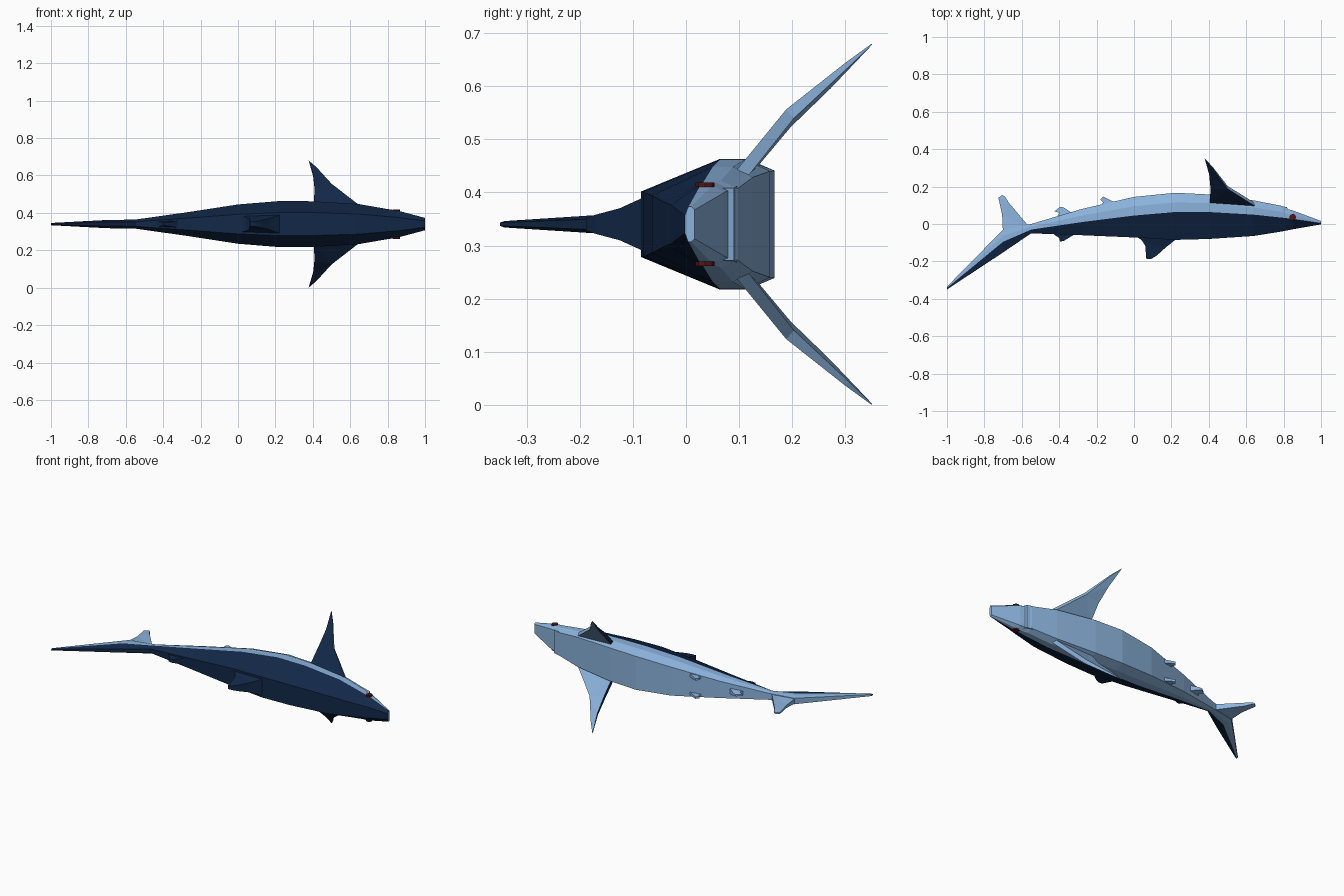
import bpy, bmesh
from mathutils import Vector

CZ = 0.34  # height of the body's plane of symmetry (the fish lies on its side)


def material(name, rgb):
    m = bpy.data.materials.new(name)
    m.diffuse_color = (*rgb, 1)
    return m


NAVY = material("navy back", (0.006, 0.021, 0.065))
PALE = material("pale blue belly", (0.26, 0.45, 0.72))
RED = material("dark red eye", (0.09, 0.008, 0.008))


def finish(name, bm, mats, rule=None):
    bmesh.ops.recalc_face_normals(bm, faces=bm.faces)
    bm.normal_update()
    if rule:
        for f in bm.faces:
            f.material_index = rule(f)
    me = bpy.data.meshes.new(name)
    bm.to_mesh(me)
    bm.free()
    for m in mats:
        me.materials.append(m)
    ob = bpy.data.objects.new(name, me)
    bpy.context.collection.objects.link(ob)
    return ob


def fin(name, pts, axis, mats, rule=None):
    """Plate from outline points (x, y, z, half thickness), thickened along axis."""
    bm = bmesh.new()
    axis = Vector(axis).normalized()
    a = [bm.verts.new(Vector(p[:3]) + axis * p[3]) for p in pts]
    b = [bm.verts.new(Vector(p[:3]) - axis * p[3]) for p in pts]
    caps = [bm.faces.new(a), bm.faces.new(b[::-1])]
    for i in range(len(pts)):
        j = (i + 1) % len(pts)
        bm.faces.new((a[i], b[i], b[j], a[j]))
    bmesh.ops.triangulate(bm, faces=caps)
    return finish(name, bm, mats, rule)


def flat_fin(name, pts, mat, z=CZ):
    return fin(name, [(x, y, z, t) for x, y, t in pts], (0, 0, 1), [mat])


# Body and upper tail lobe: x, back y, colour line y, belly y, half width
STATIONS = [
    (1.0, -0.002, 0.004, 0.016, 0.033),
    (0.85, -0.028, 0.026, 0.072, 0.073),
    (0.81, -0.036, 0.032, 0.082, 0.079),
    (0.79, -0.040, 0.034, 0.097, 0.082),
    (0.64, -0.064, 0.050, 0.126, 0.108),
    (0.40, -0.080, 0.064, 0.158, 0.122),
    (0.22, -0.085, 0.064, 0.167, 0.123),
    (0.0, -0.072, 0.045, 0.145, 0.105),
    (-0.28, -0.060, 0.010, 0.080, 0.062),
    (-0.55, -0.050, -0.030, 0.000, 0.024),
    (-0.70, -0.152, -0.095, -0.030, 0.022),
    (-1.0, -0.350, -0.342, -0.335, 0.006),
]
bm = bmesh.new()
tag = bm.faces.layers.int.new("pale")
rings = []
for x, d, m, b, w in STATIONS:
    half = [(d, 0.5 * w), (m, w), (m + 0.5 * (b - m), w), (b, 0.82 * w)]
    loop = half + [(y, -z) for y, z in reversed(half)]
    rings.append([bm.verts.new((x, y, CZ + z)) for y, z in loop])
for r, s in zip(rings, rings[1:]):
    for i in range(8):
        j = (i + 1) % 8
        f = bm.faces.new((r[i], r[j], s[j], s[i]))
        f[tag] = 0 if i in (0, 6, 7) else 1
bm.faces.new(rings[0])[tag] = 1
bm.faces.new(rings[-1])
finish("body", bm, [NAVY, PALE], lambda f: f[tag])

# Lower tail lobe
flat_fin("lower_tail_lobe", [
    (-0.55, -0.028, 0.018), (-0.67, 0.115, 0.010), (-0.69, 0.147, 0.006),
    (-0.705, 0.155, 0.004), (-0.725, 0.140, 0.004), (-0.705, 0.05, 0.008),
    (-0.70, -0.06, 0.018)], PALE)

# Fins along the back and under the tail
flat_fin("dorsal_fin", [
    (0.24, -0.070, 0.055), (0.17, -0.125, 0.030), (0.12, -0.170, 0.018),
    (0.09, -0.188, 0.012), (0.066, -0.188, 0.012), (0.06, -0.115, 0.030),
    (0.04, -0.085, 0.038), (0.0, -0.060, 0.045)], NAVY)
flat_fin("second_dorsal_fin", [
    (-0.30, -0.045, 0.022), (-0.375, -0.090, 0.010), (-0.395, -0.095, 0.006),
    (-0.40, -0.075, 0.010), (-0.45, -0.040, 0.014)], NAVY)
flat_fin("anal_fin", [
    (-0.32, 0.050, 0.020), (-0.375, 0.088, 0.008), (-0.395, 0.092, 0.005),
    (-0.425, 0.068, 0.005), (-0.40, 0.060, 0.010), (-0.42, 0.020, 0.014)], PALE)

# Paired parts on both flanks
for side, s in (("upper", 1), ("lower", -1)):
    pec = [(0.645, 0.105, 0.095, 0.012), (0.50, 0.196, 0.208, 0.011),
           (0.42, 0.303, 0.300, 0.005), (0.378, 0.350, 0.339, 0.001),
           (0.402, 0.268, 0.260, 0.006), (0.41, 0.190, 0.190, 0.010),
           (0.405, 0.112, 0.100, 0.012)]
    fin(side + "_pectoral_fin", [(x, y, CZ + s * z, t) for x, y, z, t in pec],
        (0, 0.68, -0.73 * s), [NAVY, PALE], lambda f: int(f.normal.y > 0.1))
    flat_fin(side + "_pelvic_fin", [
        (-0.08, 0.105, 0.012), (-0.165, 0.146, 0.006), (-0.18, 0.130, 0.005),
        (-0.165, 0.115, 0.008), (-0.19, 0.080, 0.010)], PALE, CZ + s * 0.055)
    bpy.ops.mesh.primitive_cylinder_add(vertices=8, radius=0.018, depth=0.009,
                                        location=(0.848, 0.036, CZ + s * 0.0745))
    eye = bpy.context.object
    eye.name = side + "_eye"
    eye.data.materials.append(RED)

# Lip across the underside of the mouth
flat_fin("mouth_lip", [(0.825, 0.070, 0.068), (0.818, 0.090, 0.068),
                       (0.78, 0.096, 0.072), (0.78, 0.070, 0.072)], PALE)
